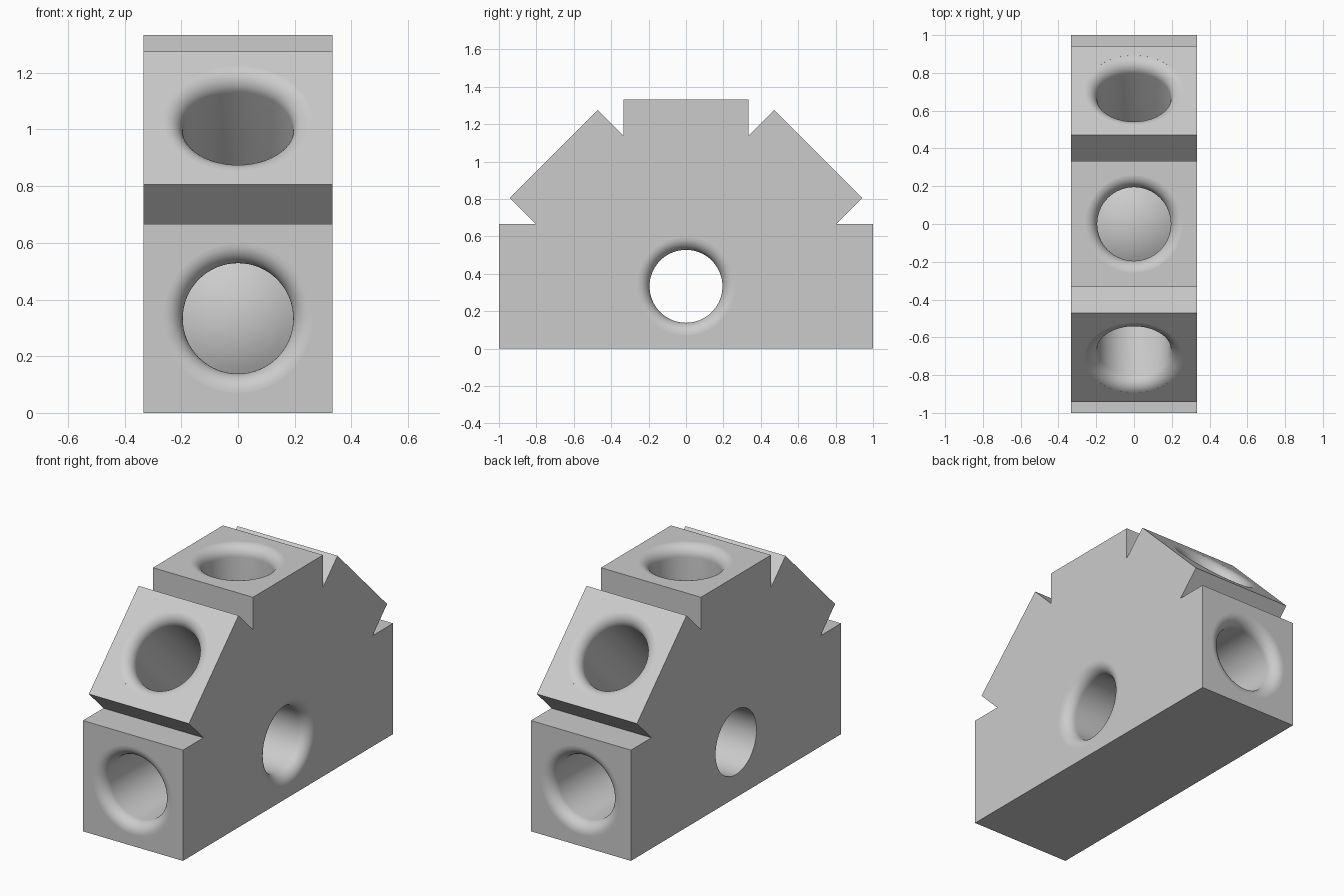
import bpy
import bmesh
from math import cos, sin, pi, radians
from mathutils import Matrix, Vector

default = bpy.data.objects.get("Cube")
if default:
    bpy.data.objects.remove(default, do_unlink=True)

HALF = 1 / 3            # half the width of every square arm
BORE, LIP = 0.195, 0.067
BALL = 0.40             # radius of the rounded core under the blind bores
HUB = Vector((0, 0, HALF))

grey = bpy.data.materials.new("plain grey")
grey.use_nodes = True
colour = (0.6, 0.6, 0.6, 1)
grey.diffuse_color = colour
grey.node_tree.nodes["Principled BSDF"].inputs["Base Color"].default_value = colour


def make_object(name, bm):
    bmesh.ops.recalc_face_normals(bm, faces=bm.faces)
    mesh = bpy.data.meshes.new(name)
    bm.to_mesh(mesh)
    bm.free()
    mesh.materials.append(grey)
    obj = bpy.data.objects.new(name, mesh)
    bpy.context.collection.objects.link(obj)
    return obj


# Block: mirrored side outline of five square arms, extruded across x
half_outline = [(1, 0), (1, 0.667), (0.805, 0.667), (0.943, 0.805),
                (0.471, 1.276), (HALF, 1.138), (HALF, 1.333)]
outline = half_outline + [(-y, z) for y, z in reversed(half_outline)]
bm = bmesh.new()
side = bm.faces.new([bm.verts.new((-HALF, y, z)) for y, z in outline])
grown = bmesh.ops.extrude_face_region(bm, geom=[side])["geom"]
bmesh.ops.translate(bm, vec=(2 * HALF, 0, 0),
                    verts=[v for v in grown if isinstance(v, bmesh.types.BMVert)])
block = make_object("hub_block", bm)


def lip_profile(face):
    """Radius and height points of a rounded mouth that ends at the face."""
    arc = [(BORE + LIP * (1 - cos(a)), face - LIP * (1 - sin(a)))
           for a in (i * pi / 20 for i in range(11))]
    return arc + [(BORE + LIP, face + 0.05), (0, face + 0.05)]


def cut_bore(name, profile, axis):
    """Spin a profile about the axis through the hub and cut it out."""
    bm = bmesh.new()
    verts = [bm.verts.new((r, 0, h)) for r, h in profile]
    edges = [bm.edges.new(pair) for pair in zip(verts, verts[1:])]
    bmesh.ops.spin(bm, geom=verts + edges, cent=(0, 0, 0), axis=(0, 0, 1),
                   angle=2 * pi, steps=64, use_merge=True)
    bmesh.ops.remove_doubles(bm, verts=bm.verts, dist=1e-5)
    turn = Vector((0, 0, 1)).rotation_difference(Vector(axis)).to_matrix().to_4x4()
    bm.transform(Matrix.Translation(HUB) @ turn)
    cutter = make_object(name, bm)
    cutter.hide_render = True
    cut = block.modifiers.new(name, "BOOLEAN")
    cut.operation, cut.solver, cut.object = "DIFFERENCE", "EXACT", cutter
    bpy.ops.object.modifier_apply(modifier=name)
    bpy.data.objects.remove(cutter, do_unlink=True)


bpy.context.view_layer.objects.active = block
block.select_set(True)

# Blind bores in the five arms, each ending on the rounded core
dome = [(BORE * i / 8, (BALL ** 2 - (BORE * i / 8) ** 2) ** 0.5) for i in range(9)]
for i in range(5):
    a = radians(45 * i)
    cut_bore("arm_bore", dome + lip_profile(1), (0, -cos(a), sin(a)))

# Through bore across the block, rounded on one side only
cut_bore("cross_bore", [(0, -0.4), (BORE, -0.4)] + lip_profile(HALF), (1, 0, 0))

# Smooth bores, flat outer faces
bpy.ops.object.shade_smooth_by_angle(angle=radians(30))
for face in block.data.polygons:
    if face.area > 0.05:
        face.use_smooth = False
